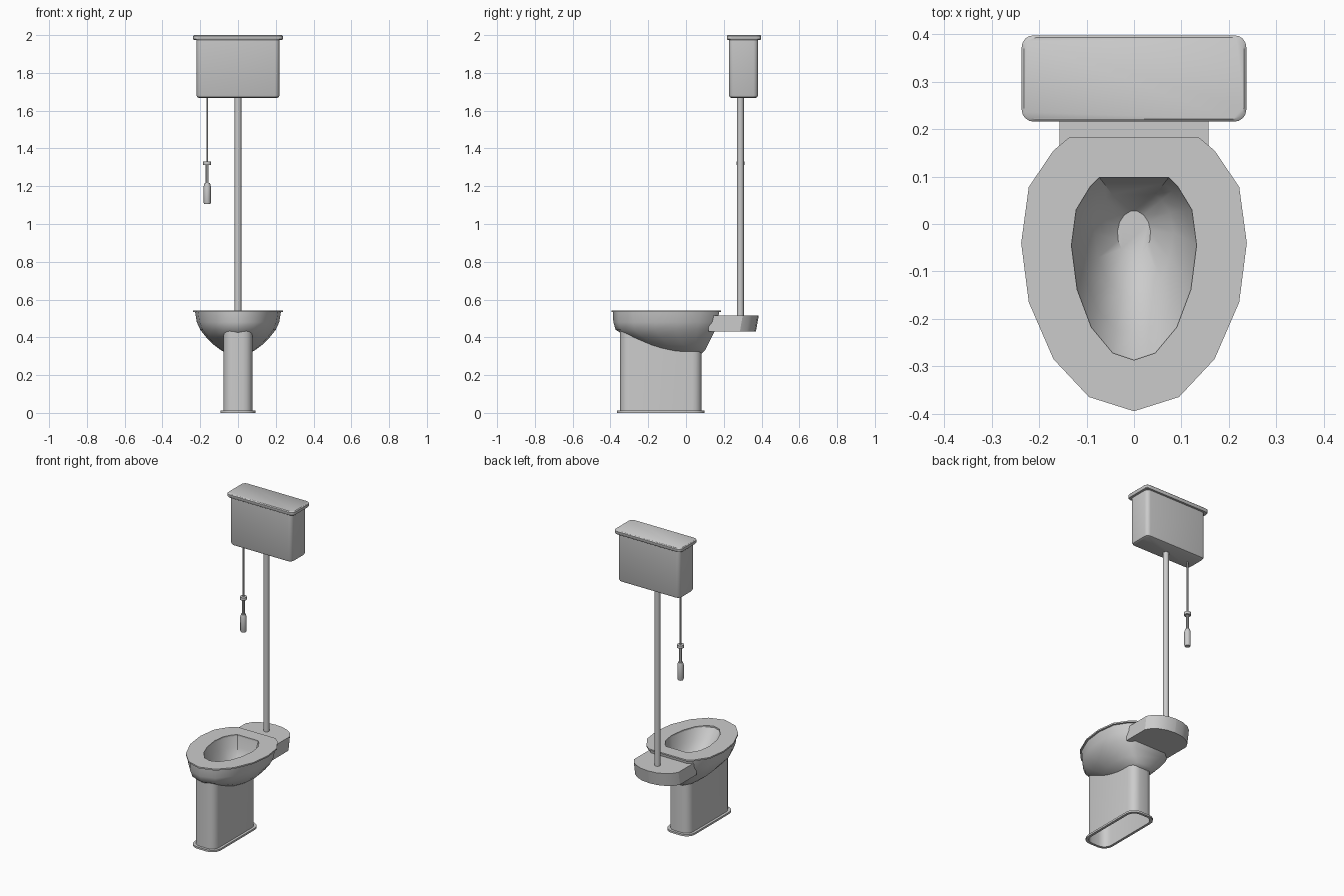
import bpy, bmesh, math

cube = bpy.data.objects.get("Cube")
if cube:
    bpy.data.objects.remove(cube, do_unlink=True)

GREY = (0.6, 0.6, 0.6, 1)
mat = bpy.data.materials.new("plain grey")
mat.use_nodes = True
mat.diffuse_color = GREY
mat.node_tree.nodes["Principled BSDF"].inputs["Base Color"].default_value = GREY


def loft(name, rings, cap_start=False, cap_end=False, closed=False, angle=40):
    """Bridge rings of (x, y, z) points into one smooth-shaded object."""
    bm = bmesh.new()
    loops = [[bm.verts.new(p) for p in ring] for ring in rings]
    pairs = list(zip(loops, loops[1:]))
    if closed:
        pairs.append((loops[-1], loops[0]))
    for a, b in pairs:
        for i in range(len(a)):
            j = (i + 1) % len(a)
            bm.faces.new((a[i], a[j], b[j], b[i]))
    if cap_start:
        bm.faces.new(loops[0][::-1])
    if cap_end:
        bm.faces.new(loops[-1])
    bmesh.ops.recalc_face_normals(bm, faces=bm.faces)
    mesh = bpy.data.meshes.new(name)
    bm.to_mesh(mesh)
    bm.free()
    mesh.materials.append(mat)
    obj = bpy.data.objects.new(name, mesh)
    bpy.context.collection.objects.link(obj)
    bpy.ops.object.select_all(action='DESELECT')
    obj.select_set(True)
    bpy.context.view_layer.objects.active = obj
    bpy.ops.object.shade_smooth_by_angle(angle=math.radians(angle))
    return obj


def mirrored(half):
    """Complete a half outline that starts on the centre line."""
    return half + [(-x, y) for x, y in half[:0:-1]]


def at(outline, z):
    return [(x, y, z) for x, y in outline]


def fit(outline, half_width, front, back):
    """Stretch an outline to a given half width and depth range."""
    w = max(x for x, y in outline)
    lo, hi = min(y for x, y in outline), max(y for x, y in outline)
    return [(x / w * half_width, front + (y - lo) / (hi - lo) * (back - front))
            for x, y in outline]


def rounded_rect(hx, front, back, r, steps=4):
    pts = []
    corners = [(hx - r, back - r), (r - hx, back - r),
               (r - hx, front + r), (hx - r, front + r)]
    for k, (cx, cy) in enumerate(corners):
        for i in range(steps + 1):
            a = math.pi / 2 * (k + i / steps)
            pts.append((cx + r * math.cos(a), cy + r * math.sin(a)))
    return pts


def turned(name, x, y, profile, sides=12):
    """Solid of revolution from (radius, z) pairs."""
    rings = [[(x + r * math.cos(math.tau * i / sides),
               y + r * math.sin(math.tau * i / sides), z) for i in range(sides)]
             for r, z in profile]
    return loft(name, rings, True, True)


# Seat outlines
outer = mirrored([(0, -.395), (.095, -.365), (.17, -.285), (.222, -.165),
                  (.238, -.04), (.222, .078), (.17, .155), (.135, .184)])
hole = mirrored([(0, -.287), (.045, -.272), (.09, -.218), (.12, -.138),
                 (.132, -.045), (.122, .03), (.093, .078), (.073, .098)])
drain = [(.035 * math.sin(math.tau * i / 15), -.02 - .048 * math.cos(math.tau * i / 15))
         for i in range(15)]
loft("seat", [at(outer, .534), at(outer, .543), at(hole, .543), at(hole, .534)], closed=True)

# Bowl: outside from the bottom up, over the rim, then down to the drain
shell = [(.312, .05, -.08, .08), (.33, .088, -.15, .1), (.36, .128, -.23, .115),
         (.4, .168, -.31, .135), (.44, .2, -.372, .155), (.48, .218, -.385, .168),
         (.534, .227, -.386, .175)]
rings = [at(fit(outer, w, f, b), z) for z, w, f, b in shell]
rings += [at(hole, .534), at(fit(hole, .115, -.235, .086), .47),
          at(fit(hole, .083, -.155, .062), .4), at(drain, .35)]
loft("bowl", rings, True, True)

# Hollow pedestal with a base flange; its top follows the bowl underside
post = rounded_rect(.076, -.349, .083, .05)
foot = rounded_rect(.092, -.365, .099, .06)
top = [(x, y, .335 + (.083 - y) * .27) for x, y in post]
loft("pedestal", [top, at(post, .012), at(foot, .012), at(foot, 0),
                  at(post, 0), at(post, .012)])

# Rear shelf with a curved, slightly undercut back
shelf = mirrored([(0, .12), (.157, .12), (.157, .3), (.135, .335),
                  (.1, .361), (.055, .379), (.001, .385)])
under = [(x, y - .015 * (y > .2)) for x, y in shelf]
loft("rear_shelf", [at(under, .43), at(shelf, .515)], True, True, angle=30)

# Flush pipe
turned("flush_pipe", 0, .288, [(.018, .51), (.018, 1.68)], 16)

# Cistern and lid
loft("cistern", [at(rounded_rect(.22 - d, .227 + d, .382 - d, .025), z)
                 for d, z in [(.012, 1.668), (.004, 1.672), (0, 1.682), (0, 1.98)]], True, True)
loft("cistern_lid", [at(rounded_rect(.237 - d, .216 + d, .398 - d, .025), z)
                     for d, z in [(.003, 1.975), (0, 1.979), (0, 1.995), (.005, 2)]], True, True)

# Pull cord, stop and handle
PX, PY = -.163, .288
turned("pull_cord", PX, PY, [(.005, 1.32), (.005, 1.675)], 8)
turned("cord_stop", PX, PY, [(.021, 1.312), (.021, 1.33)])
turned("lower_cord", PX, PY, [(.008, 1.21), (.008, 1.315)], 8)
turned("pull_handle", PX, PY, [(.016, 1.105), (.019, 1.112), (.019, 1.2), (.014, 1.218)])
